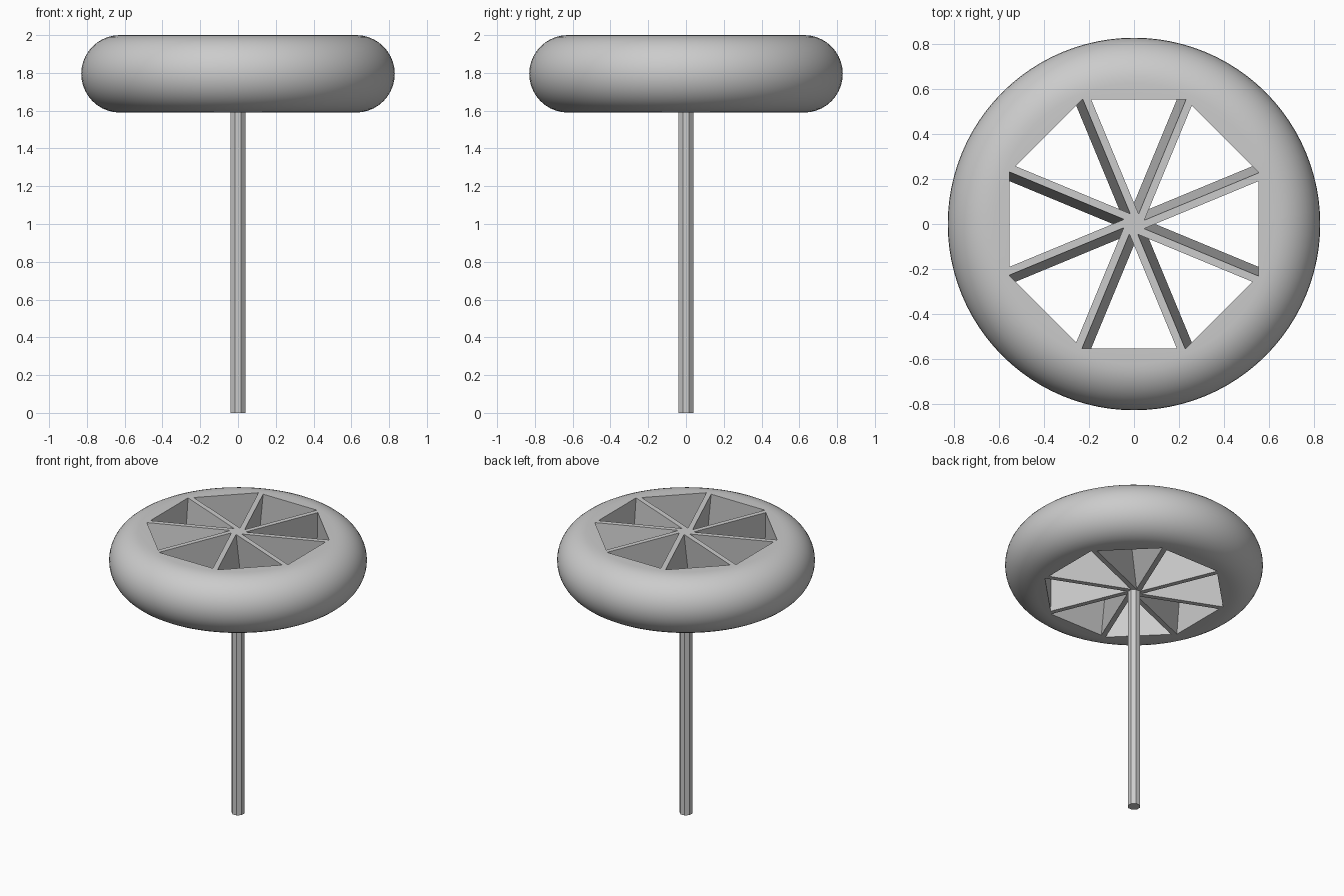
import bpy, bmesh
from math import pi, sin, cos, radians

cube = bpy.data.objects.get("Cube")
if cube:
    bpy.data.objects.remove(cube)

TOP, BOTTOM = 2.0, 1.59
MID, ROUND = (TOP + BOTTOM) / 2, (TOP - BOTTOM) / 2
OUTER, APOTHEM = 0.83, 0.555
SIDES, SEGMENTS, ARC_STEPS = 8, 96, 20
STEP = 2 * pi / SIDES

grey = bpy.data.materials.new("plain_grey")
grey.use_nodes = True
colour = (0.6, 0.6, 0.6, 1)
grey.diffuse_color = colour
grey.node_tree.nodes["Principled BSDF"].inputs["Base Color"].default_value = colour


def finish(bm, name):
    bmesh.ops.recalc_face_normals(bm, faces=bm.faces)
    mesh = bpy.data.meshes.new(name)
    bm.to_mesh(mesh)
    bm.free()
    obj = bpy.data.objects.new(name, mesh)
    bpy.context.collection.objects.link(obj)
    mesh.materials.append(grey)
    return obj


# Rim: rounded outside, flat top and bottom, octagonal hole
bm = bmesh.new()
columns = []
for i in range(SEGMENTS):
    a = 2 * pi * i / SEGMENTS
    inner = APOTHEM / cos((a + STEP / 2) % STEP - STEP / 2)
    profile = [(inner, BOTTOM)]
    for k in range(ARC_STEPS + 1):
        t = -pi / 2 + pi * k / ARC_STEPS
        profile.append((OUTER - ROUND + ROUND * cos(t), MID + ROUND * sin(t)))
    profile.append((inner, TOP))
    columns.append([bm.verts.new((r * cos(a), r * sin(a), z)) for r, z in profile])
for i, col in enumerate(columns):
    nxt = columns[(i + 1) % SEGMENTS]
    for k in range(len(col)):
        m = (k + 1) % len(col)
        bm.faces.new((col[k], nxt[k], nxt[m], col[m]))
rim = finish(bm, "wheel_rim")
bpy.ops.object.select_all(action='DESELECT')
rim.select_set(True)
bpy.context.view_layer.objects.active = rim
bpy.ops.object.shade_smooth_by_angle(angle=radians(30))

# Spokes: blades leaning sideways, one to each corner of the hole
for n in range(SIDES):
    a = (n + 0.5) * STEP
    bm = bmesh.new()
    bmesh.ops.create_cube(bm, size=1)
    for v in bm.verts:
        r = 0.61 if v.co.x > 0 else 0
        side = v.co.y * 0.034 - v.co.z * 0.038
        z = TOP if v.co.z > 0 else BOTTOM
        v.co = (r * cos(a) - side * sin(a), r * sin(a) + side * cos(a), z)
    finish(bm, f"spoke_{n + 1}")

# Pole: octagonal post running up into the hub
bm = bmesh.new()
bmesh.ops.create_cone(bm, cap_ends=True, segments=SIDES, depth=TOP,
                      radius1=0.042, radius2=0.042)
for v in bm.verts:
    x, y, z = v.co
    h = STEP / 2
    v.co = (x * cos(h) - y * sin(h), x * sin(h) + y * cos(h), z + TOP / 2)
finish(bm, "pole")
